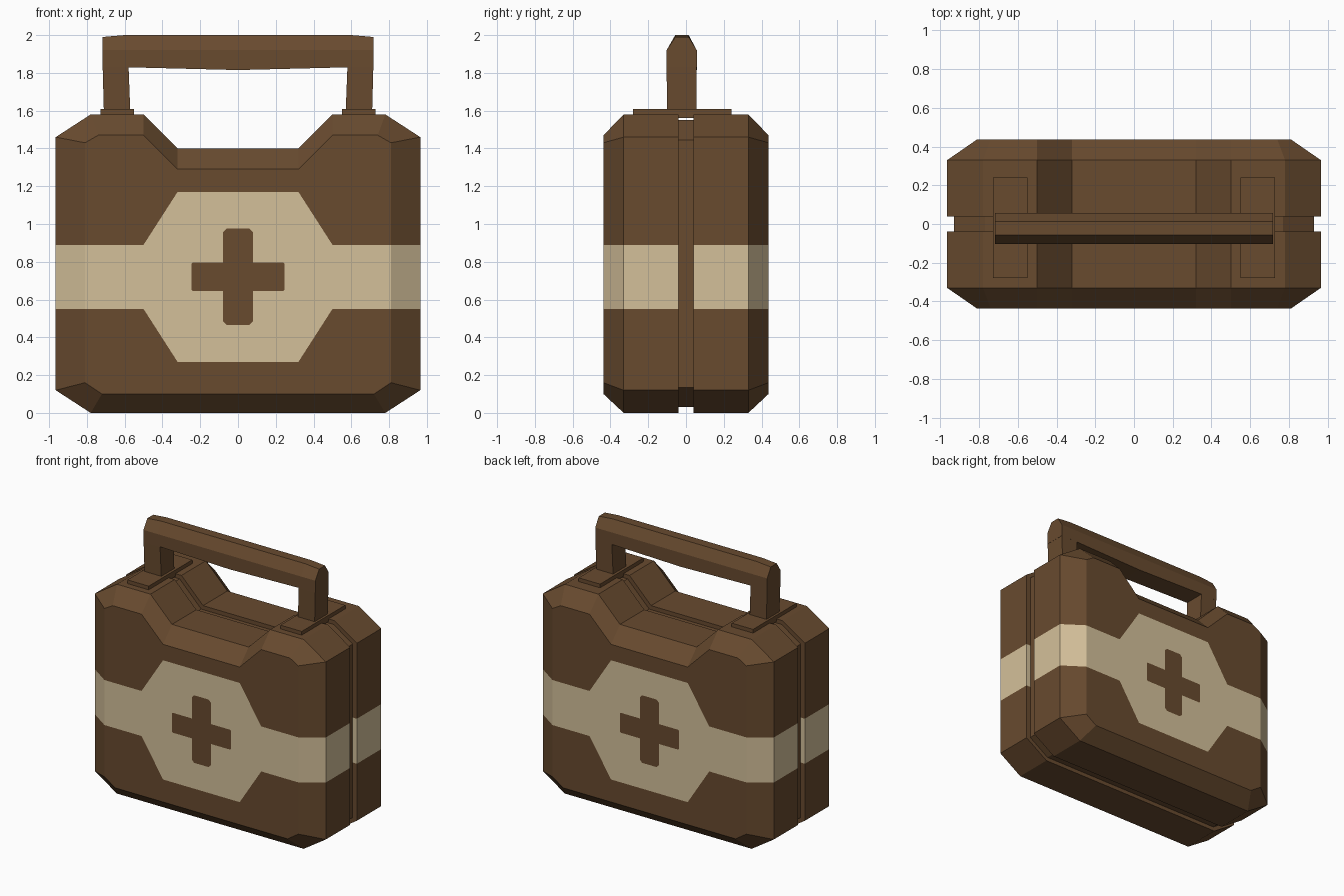
import bpy
import bmesh
from mathutils import Vector

cube = bpy.data.objects.get("Cube")
if cube:
    bpy.data.objects.remove(cube, do_unlink=True)


def material(name, rgb):
    mat = bpy.data.materials.new(name)
    mat.use_nodes = True
    mat.diffuse_color = (*rgb, 1)
    mat.node_tree.nodes["Principled BSDF"].inputs["Base Color"].default_value = (*rgb, 1)
    return mat


BROWN = material("brown", (0.138, 0.069, 0.028))
CREAM = material("cream", (0.658, 0.527, 0.323))


def loft(rings):
    """Skin a list of equal-length point rings and cap both ends."""
    bm = bmesh.new()
    loops = [[bm.verts.new(p) for p in ring] for ring in rings]
    n = len(loops[0])
    for a, b in zip(loops, loops[1:]):
        for i in range(n):
            j = (i + 1) % n
            bm.faces.new((a[i], a[j], b[j], b[i]))
    bm.faces.new(loops[0])
    bm.faces.new(loops[-1])
    bmesh.ops.recalc_face_normals(bm, faces=bm.faces)
    return bm


def finish(bm, name, mirror=None):
    mesh = bpy.data.meshes.new(name)
    bm.to_mesh(mesh)
    bm.free()
    mesh.materials.append(BROWN)
    mesh.materials.append(CREAM)
    obj = bpy.data.objects.new(name, mesh)
    bpy.context.collection.objects.link(obj)
    if mirror is not None:
        mod = obj.modifiers.new("Mirror", "MIRROR")
        mod.use_axis = [axis == mirror for axis in range(3)]
        mod.use_mirror_merge = False
    return obj


def outline(half, y):
    """Complete a right-hand outline into a symmetric ring at depth y."""
    pts = half + [(-x, z) for x, z in reversed(half)]
    return [(x, y, z) for x, z in pts]


# Case outlines, from the bottom corner up to the dip below the handle
RIM = [(0.78, 0), (0.965, 0.12), (0.965, 1.46), (0.78, 1.58), (0.5, 1.58), (0.32, 1.4)]
FACE = [(0.72, 0.1), (0.81, 0.16), (0.81, 1.43), (0.74, 1.47), (0.5, 1.47), (0.32, 1.29)]
CORE = [(0.77, 0.03), (0.93, 0.135), (0.93, 1.445), (0.77, 1.55), (0.515, 1.55), (0.335, 1.37)]

# Emblem and band layout
MID = 0.72
BAND = (0.55, 0.89)
HEX = (0.27, 1.17)
HEX_TOP, HEX_SIDE = 0.32, 0.5
SLOPE = (HEX_SIDE - HEX_TOP) / (BAND[0] - HEX[0])
ARM, REACH_X, REACH_Z, ARM_Z, ROUND = 0.08, 0.247, 0.255, 0.075, 0.315


def on_front(face):
    return face.normal.y < -0.99 and face.calc_center_median().y < -0.4


def cut(bm, point, normal, front_only=True):
    faces = [f for f in bm.faces if not front_only or on_front(f)]
    geom = set(faces)
    for f in faces:
        geom.update(f.edges)
        geom.update(f.verts)
    bmesh.ops.bisect_plane(bm, geom=list(geom), dist=1e-5,
                           plane_co=Vector(point), plane_no=Vector(normal).normalized())


def is_cream(face):
    c = face.calc_center_median()
    x, z, dz = abs(c.x), c.z, abs(c.z - MID)
    band = BAND[0] < z < BAND[1]
    if not on_front(face):
        return band
    depth = min(z - HEX[0], HEX[1] - z)
    panel = depth > 0 and x < HEX_TOP + depth * SLOPE
    cross = ((x < ARM and dz < REACH_Z) or (x < REACH_X and dz < ARM_Z)) and x + dz < ROUND
    return (band or panel) and not cross


# Case shell: one half, mirrored front to back
shell = loft([outline(RIM, -0.04), outline(RIM, -0.33), outline(FACE, -0.437)])
for z in BAND:
    cut(shell, (0, 0, z), (0, 0, 1), front_only=False)
for z in (*HEX, MID - REACH_Z, MID - ARM_Z, MID + ARM_Z, MID + REACH_Z):
    cut(shell, (0, 0, z), (0, 0, 1))
for s in (-1, 1):
    for x in (ARM, REACH_X):
        cut(shell, (s * x, 0, 0), (1, 0, 0))
    for z, t in zip(HEX, (-1, 1)):
        cut(shell, (s * HEX_TOP, 0, z), (s, 0, t * SLOPE))
        cut(shell, (s * ROUND, 0, MID), (s, 0, t))
for f in shell.faces:
    f.material_index = int(is_cream(f))
finish(shell, "case_shell", mirror=1)

# Recessed core that shows in the seam between the halves
finish(loft([outline(CORE, -0.05), outline(CORE, 0.05)]), "seam_core")


def box_ring(x0, x1, y0, y1, z):
    return [(x0, y0, z), (x1, y0, z), (x1, y1, z), (x0, y1, z)]


# Mounting plates and handle posts on both shoulders
finish(loft([box_ring(0.55, 0.728, -0.28, 0.24, z) for z in (1.56, 1.608)]),
       "handle_plate", mirror=0)
finish(loft([box_ring(0.57, 0.71, -0.1, 0.055, 1.59),
             box_ring(0.58, 0.717, -0.103, 0.057, 1.85)]), "handle_post", mirror=0)


# Handle grip with a chamfered top and a slightly bowed underside
def grip_ring(x, top, bottom):
    return [(x, -0.103, bottom), (x, -0.103, 1.92), (x, -0.057, top),
            (x, 0.014, top), (x, 0.057, 1.92), (x, 0.057, bottom)]


finish(loft([grip_ring(-0.718, 1.99, 1.83), grip_ring(-0.6, 2.0, 1.83),
             grip_ring(0, 2.0, 1.815), grip_ring(0.6, 2.0, 1.83),
             grip_ring(0.718, 1.99, 1.83)]), "handle_grip")
